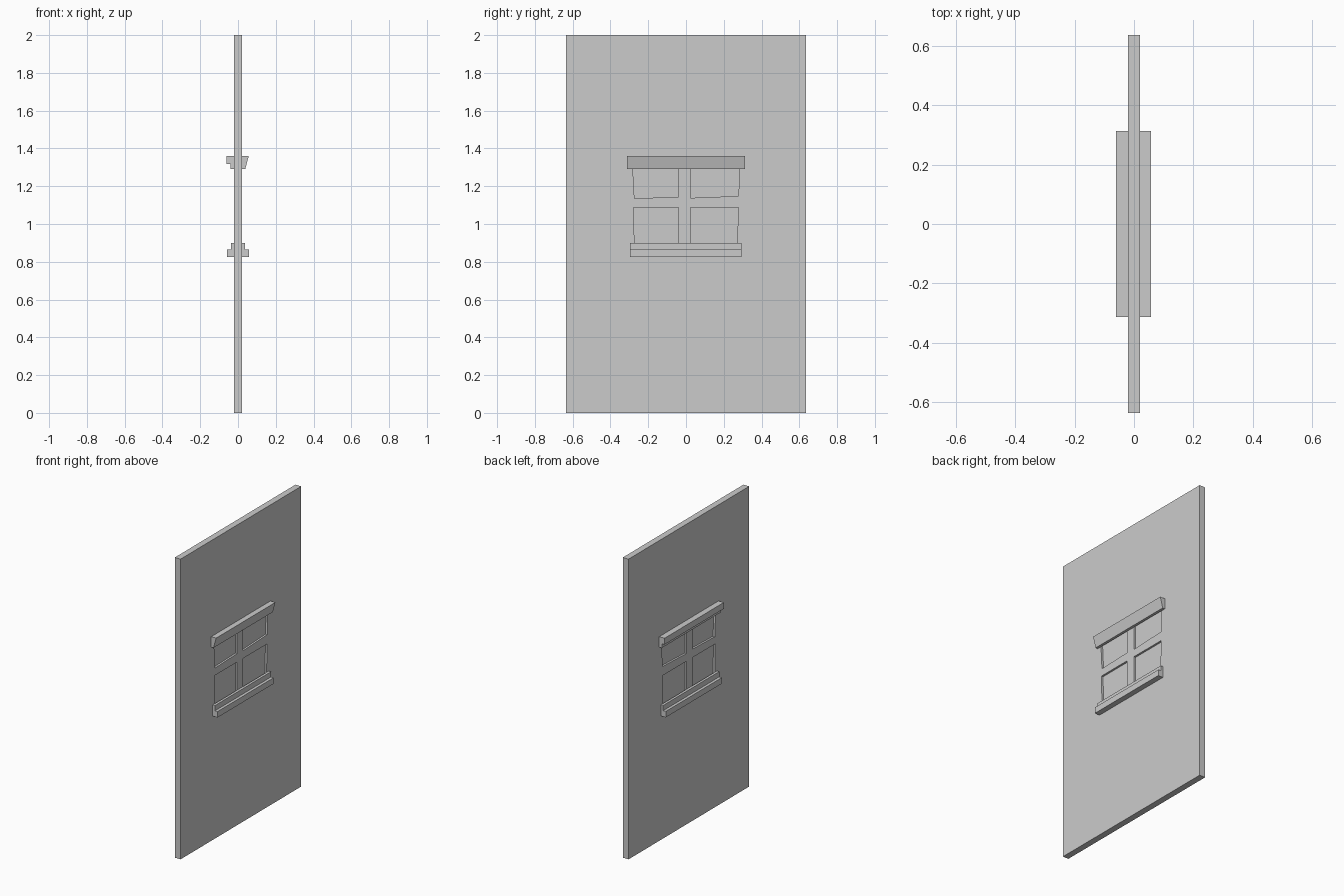
import bpy, bmesh

if "Cube" in bpy.data.objects:
    bpy.data.objects.remove(bpy.data.objects["Cube"])

grey = bpy.data.materials.new("plaster grey")
grey.use_nodes = True
COLOUR = (0.6, 0.6, 0.6, 1)
grey.diffuse_color = COLOUR
grey.node_tree.nodes["Principled BSDF"].inputs["Base Color"].default_value = COLOUR


def prism(name, outline, axis, start, end):
    """Extrude an outline along x (points are y, z) or y (points are x, z)."""
    bm = bmesh.new()
    place = (lambda a, b: (start, a, b)) if axis == "x" else (lambda a, b: (a, start, b))
    face = bm.faces.new([bm.verts.new(place(a, b)) for a, b in outline])
    made = bmesh.ops.extrude_face_region(bm, geom=[face])["geom"]
    shift = (end - start, 0, 0) if axis == "x" else (0, end - start, 0)
    bmesh.ops.translate(bm, vec=shift, verts=[v for v in made if isinstance(v, bmesh.types.BMVert)])
    bmesh.ops.recalc_face_normals(bm, faces=bm.faces)
    mesh = bpy.data.meshes.new(name)
    bm.to_mesh(mesh)
    bm.free()
    mesh.materials.append(grey)
    obj = bpy.data.objects.new(name, mesh)
    bpy.context.collection.objects.link(obj)
    return obj


# Wall slab
T = 0.021
wall = prism("wall", [(-0.635, 0), (0.635, 0), (0.635, 2), (-0.635, 2)], "x", -T, T)

# Slightly crooked window openings, recessed on both faces
openings = {
    "upper_right": [(-0.283, 1.32), (-0.273, 1.136), (-0.04, 1.143), (-0.04, 1.32)],
    "upper_left": [(0.024, 1.32), (0.024, 1.138), (0.278, 1.148), (0.284, 1.32)],
    "lower_right": [(-0.278, 1.087), (-0.272, 0.87), (-0.04, 0.87), (-0.04, 1.087)],
    "lower_left": [(0.024, 1.087), (0.024, 0.87), (0.269, 0.87), (0.278, 1.087)],
}
DEPTH = 0.013
for side, sign in (("front", 1), ("back", -1)):
    for label, outline in openings.items():
        cutter = prism(f"{label}_{side}_cutter", outline, "x", sign * (T - DEPTH), sign * 0.1)
        cutter.hide_render = True
        cutter.hide_set(True)
        cut = wall.modifiers.new(cutter.name, "BOOLEAN")
        cut.operation = "DIFFERENCE"
        cut.solver = "EXACT"
        cut.object = cutter

# Lintels: sloped on one face, stepped on the other
prism("sloped_lintel", [(T, 1.29), (0.038, 1.29), (0.057, 1.36), (T, 1.36)],
      "y", -0.312, 0.312)
prism("stepped_lintel", [(-T, 1.29), (-0.04, 1.29), (-0.04, 1.318), (-0.06, 1.318),
                         (-0.06, 1.36), (-T, 1.36)], "y", -0.312, 0.312)

# Stepped sills on both faces
for name, sign in (("left_sill", 1), ("right_sill", -1)):
    profile = [(T, 0.825), (0.057, 0.825), (0.057, 0.865), (0.038, 0.865), (0.038, 0.9), (T, 0.9)]
    prism(name, [(sign * x, z) for x, z in profile], "y", -0.296, 0.294)
